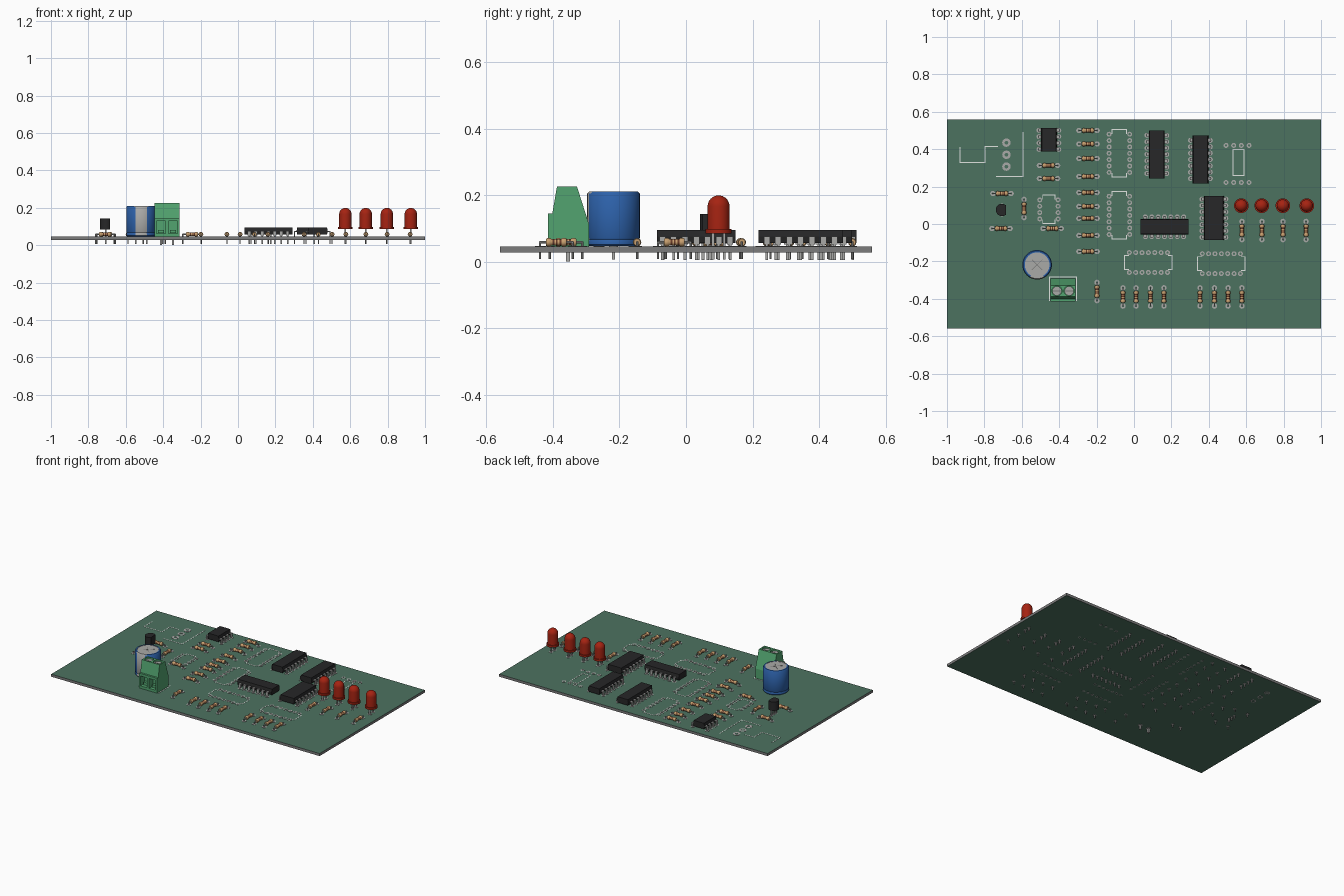
import bpy, bmesh, math
from mathutils import Matrix, Vector

if "Cube" in bpy.data.objects:
    bpy.data.objects.remove(bpy.data.objects["Cube"])

TOP, BOT = 0.045, 0.028          # board faces


def material(name, rgb):
    m = bpy.data.materials.new(name)
    m.diffuse_color = (*rgb, 1)
    m.use_nodes = True
    m.node_tree.nodes["Principled BSDF"].inputs["Base Color"].default_value = m.diffuse_color
    return m


GREEN, EDGE, SILK, METAL, BLACK, RED, BLUE, BLOCK, TAN, BROWN = range(10)
MATS = [material(*a) for a in (
    ("board green", (0.073, 0.168, 0.118)), ("edge grey", (0.2, 0.2, 0.2)),
    ("print white", (0.75, 0.78, 0.75)), ("metal grey", (0.4, 0.4, 0.39)),
    ("plastic black", (0.02, 0.02, 0.021)), ("lamp red", (0.38, 0.017, 0.006)),
    ("sleeve blue", (0.026, 0.12, 0.4)), ("terminal green", (0.085, 0.37, 0.16)),
    ("resistor tan", (0.58, 0.35, 0.16)), ("band brown", (0.13, 0.04, 0.02)))]


def finish(name, bm, smooth=True):
    bmesh.ops.recalc_face_normals(bm, faces=bm.faces)
    me = bpy.data.meshes.new(name)
    bm.to_mesh(me)
    bm.free()
    for m in MATS:
        me.materials.append(m)
    ob = bpy.data.objects.new(name, me)
    bpy.context.collection.objects.link(ob)
    bpy.ops.object.select_all(action='DESELECT')
    ob.select_set(True)
    bpy.context.view_layer.objects.active = ob
    if smooth:
        bpy.ops.object.shade_smooth_by_angle(angle=math.radians(40))
    return ob


def box(bm, x0, x1, y0, y1, z0, z1, mat, M=Matrix()):
    vs = [bm.verts.new(M @ Vector((x, y, z))) for x in (x0, x1) for y in (y0, y1) for z in (z0, z1)]
    for f in ((0, 1, 3, 2), (4, 6, 7, 5), (0, 4, 5, 1), (2, 3, 7, 6), (0, 2, 6, 4), (1, 5, 7, 3)):
        bm.faces.new([vs[i] for i in f]).material_index = mat


def lathe(bm, pts, n, mats, M=Matrix(), closed=False):
    """Spin (radius, z) points round z; mats has one entry per segment."""
    rings = []
    for r, z in pts:
        k = 1 if r == 0 else n
        rings.append([bm.verts.new(M @ Vector((r * math.cos(2 * math.pi * i / n),
                                               r * math.sin(2 * math.pi * i / n), z))) for i in range(k)])
    pairs = list(zip(rings, rings[1:])) + ([(rings[-1], rings[0])] if closed else [])
    for s, (a, b) in enumerate(pairs):
        for i in range(n):
            j = (i + 1) % n
            q = [a[i % len(a)], a[j % len(a)], b[j % len(b)], b[i % len(b)]]
            f = bm.faces.new(list(dict.fromkeys(q)))
            f.material_index = mats[s] if isinstance(mats, list) else mats


def prism(bm, profile, x0, x1, mat, M=Matrix()):
    """Extrude a (y, z) outline along x."""
    a, b = ([bm.verts.new(M @ Vector((x, y, z))) for y, z in profile] for x in (x0, x1))
    n = len(a)
    faces = [a, b] + [[a[i], a[(i + 1) % n], b[(i + 1) % n], b[i]] for i in range(n)]
    for f in faces:
        bm.faces.new(f).material_index = mat


def place(x, y, vertical=False):
    return Matrix.Translation((x, y, 0)) @ Matrix.Rotation(math.pi / 2 if vertical else 0, 4, 'Z')


pads, silk = bmesh.new(), bmesh.new()


def pad(x, y, r=0.0135, hole=0.006):
    for z0, z1 in ((TOP, TOP + 0.0015), (BOT - 0.001, BOT)):
        k = 1 if z0 == TOP else 0.75
        lathe(pads, [(hole, z0), (hole, z1), (r * k, z1), (r * k, z0)], 12, METAL,
              Matrix.Translation((x, y, 0)), True)


def line(*pts, M=Matrix(), w=0.0025):
    for (ax, ay), (bx, by) in zip(pts, pts[1:]):
        box(silk, min(ax, bx) - w, max(ax, bx) + w, min(ay, by) - w, max(ay, by) + w,
            TOP, TOP + 0.001, SILK, M)


# Board with grey cut edges
bm = bmesh.new()
box(bm, -1, 1, -0.56, 0.56, BOT, TOP, GREEN)
bm.normal_update()
for f in bm.faces:
    if abs(f.normal.z) < 0.5:
        f.material_index = EDGE
finish("circuit_board", bm, False)


# Dual-row chips: length along local x, pins on both long sides
def chip(x, y, vertical, length, half, count, pitch=0.034):
    M, bm = place(x, y, vertical), bmesh.new()
    prism(bm, [(-half + .004, .056), (-half, .075), (-half + .004, .095),
               (half - .004, .095), (half, .075), (half - .004, .056)], -length / 2, length / 2, BLACK, M)
    row = half + 0.011
    for i in range(count):
        px = (i - (count - 1) / 2) * pitch
        for s in (-1, 1):
            e = sorted((s * (half - .004), s * (row + .003)))
            o = sorted((s * (row - .003), s * (row + .003)))
            box(bm, px - .009, px + .009, *e, .071, .076, METAL, M)
            box(bm, px - .009, px + .009, *o, .052, .0755, METAL, M)
            box(bm, px - .004, px + .004, *o, .005, .052, METAL, M)
            p = M @ Vector((px, s * row, 0))
            pad(p.x, p.y)
    finish("chip", bm, False)


chip(-0.455, 0.45, True, 0.125, 0.042, 4)
chip(0.122, 0.372, True, 0.255, 0.042, 7)
chip(0.355, 0.345, True, 0.255, 0.042, 7)
chip(0.427, 0.031, True, 0.235, 0.053, 7)
chip(0.163, -0.015, False, 0.255, 0.042, 7)


# Empty chip sites: pads and printed end brackets
def empty_site(x, y, vertical, row, count, pitch=0.034):
    M = place(x, y, vertical)
    for i in range(count):
        for s in (-1, 1):
            p = M @ Vector(((i - (count - 1) / 2) * pitch, s * row, 0))
            pad(p.x, p.y)
    e, h = (count - 1) / 2 * pitch + 0.025, row - 0.016
    for s in (-1, 1):
        line((s * (e - .02), -h), (s * e, -h), (s * e, h), (s * (e - .02), h), M=M)


empty_site(-0.078, 0.378, True, 0.055, 7)
empty_site(-0.078, 0.046, True, 0.055, 7)
empty_site(0.077, -0.206, False, 0.053, 7)
empty_site(0.467, -0.212, False, 0.053, 7)
empty_site(-0.455, 0.078, True, 0.049, 4)
for i in range(4):
    for y in (0.42, 0.222):
        pad(0.492 + i * 0.041, y)
line((.53, .26), (.587, .26), (.587, .398), (.53, .398), (.53, .26))

# Empty three-pin site with printed outline
for y in (0.435, 0.37, 0.307):
    pad(-0.682, y, 0.023, 0.01)
line((-.93, .41), (-.93, .328), (-.797, .328), (-.797, .415), (-.73, .415))
line((-.594, .49), (-.594, .254), (-.735, .254))


# Resistors: banded dumbbell body on bent leads
def resistor(x, y, vertical):
    M, bm = place(x, y, vertical), bmesh.new()
    pts = [(0, -.031), (.010, -.031), (.0125, -.027), (.0125, -.018), (.010, -.015), (.010, -.011),
           (.010, -.006), (.010, -.001), (.010, .004), (.010, .009), (.010, .015), (.0125, .018),
           (.0125, .027), (.010, .031), (0, .031)]
    cols = [TAN] * 14
    for i in (5, 7, 9):
        cols[i] = BROWN
    axis = M @ Matrix.Translation((0, 0, .058)) @ Matrix.Rotation(math.pi / 2, 4, 'Y')
    lathe(bm, pts, 16, cols, axis)
    lathe(bm, [(.0035, -.05), (.0035, .05)], 8, METAL, axis)
    for s in (-1, 1):
        lathe(bm, [(0, .007), (.0035, .007), (.0035, .06), (0, .0615)], 8, METAL,
              M @ Matrix.Translation((s * .049, 0, 0)))
        p = M @ Vector((s * .049, 0, 0))
        pad(p.x, p.y, 0.0145)
    finish("resistor", bm)


for y in (.5, .428, .35, .254, .168, .094, .03, -.061, -.147):
    resistor(-0.246, y, False)
for x, y in ((-.457, .313), (-.457, .243), (-.706, .163), (-.711, -.024), (-.438, -.024)):
    resistor(x, y, False)
for x, y in ((-.588, .083), (-.198, -.361)):
    resistor(x, y, True)
for x in (-.059, .011, .088, .16, .353, .43, .503, .577):
    resistor(x, -0.39, True)
for x in (.577, .684, .797, .92):
    resistor(x, -0.035, True)

# Red lamps: flanged dome on two legs
for x in (.574, .683, .796, .924):
    bm, r = bmesh.new(), 0.033
    dome = [(r * math.cos(a * math.pi / 16), .166 + r * math.sin(a * math.pi / 16)) for a in range(8)]
    lathe(bm, [(0, .085), (.039, .085), (.039, .098), (r, .098)] + dome + [(0, .199)], 28, RED,
          Matrix.Translation((x, .098, 0)))
    for s in (-.017, .017):
        box(bm, x - .004, x + .004, .098 + s - .004, .098 + s + .004, .006, .088, METAL)
        pad(x, .098 + s)
    finish("red_lamp", bm)

# Capacitor: blue sleeve, grey front stripe and grey top
bm = bmesh.new()
C = Vector((-0.518, -0.218, 0))
lathe(bm, [(0, TOP + .002), (.074, TOP + .002), (.079, .052), (.079, .063), (.077, .067), (.079, .071),
           (.079, .204), (.074, .21), (.066, .21), (.066, .208), (0, .208)], 48,
      [BLUE] * 8 + [METAL] * 2, Matrix.Translation(C))
for f in bm.faces:
    d = f.calc_center_median() - C
    if d.y < 0 and abs(d.x) < 0.034 and d.z > 0.05 and math.hypot(d.x, d.y) > 0.06:
        f.material_index = METAL
for a in (0, math.pi / 2):     # vent score lines
    box(bm, -.04, .04, -.0015, .0015, .208, .209, EDGE, Matrix.Translation(C) @ Matrix.Rotation(a + .78, 4, 'Z'))
for s in (-.03, .03):
    box(bm, C.x + s - .004, C.x + s + .004, C.y - .004, C.y + .004, .006, .05, METAL)
    pad(C.x + s, C.y)
finish("capacitor", bm)

# Transistor: round body with one flat side, three legs
bm = bmesh.new()
n, cx, cy = 20, -.706, .075
arc = [(.033 * math.cos(t), .033 * math.sin(t)) for t in
       (math.radians(50 + 260 * i / n) for i in range(n + 1))]
lift = Matrix.Translation((cx, cy, 0)) @ Matrix(((0, 1, 0, 0), (0, 0, 1, 0), (1, 0, 0, 0), (0, 0, 0, 1)))
prism(bm, arc, .084, .143, BLACK, lift)
for s in (-.024, 0, .024):
    box(bm, cx - .004, cx + .004, cy + s - .004, cy + s + .004, .005, .086, METAL)
    pad(cx, cy + s, .011)
finish("transistor", bm)

# Screw terminal: profile body with wire openings and screw wells cut out
bm = bmesh.new()
prism(bm, [(-.415, TOP), (-.415, .145), (-.402, .145), (-.388, .226), (-.328, .226),
           (-.291, .11), (-.291, TOP)], -.446, -.313, BLOCK)
block = finish("terminal_block", bm, False)
cut, metal = bmesh.new(), bmesh.new()
for x in (-.412, -.347):
    box(cut, x - .024, x + .024, -.45, -.375, .062, .128, BLOCK)
    lathe(cut, [(0, .2), (.027, .2), (.027, .26), (0, .26)], 24, BLOCK, Matrix.Translation((x, -.358, 0)))
    lathe(metal, [(0, .196), (.025, .196), (.025, .216), (0, .216)], 24, METAL,
          Matrix.Translation((x, -.358, 0)))
    box(metal, x - .022, x + .022, -.361, -.355, .214, .217, EDGE)
    box(metal, x - .016, x + .016, -.395, -.376, .064, .082, BLOCK)
    box(metal, x - .006, x + .006, -.361, -.349, 0, .05, METAL)
    pad(x, -.355, .02)
cutter = finish("terminal_cutter", cut, False)
cutter.hide_render = True
finish("terminal_screws", metal)
bpy.context.view_layer.objects.active = block
mod = block.modifiers.new("openings", 'BOOLEAN')
mod.operation, mod.solver, mod.object = 'DIFFERENCE', 'EXACT', cutter
bpy.ops.object.modifier_apply(modifier=mod.name)
bpy.data.objects.remove(cutter)
line((-.452, -.41), (-.452, -.284), (-.307, -.284), (-.307, -.41))

finish("solder_pads", pads, False)
finish("printed_outlines", silk, False)
